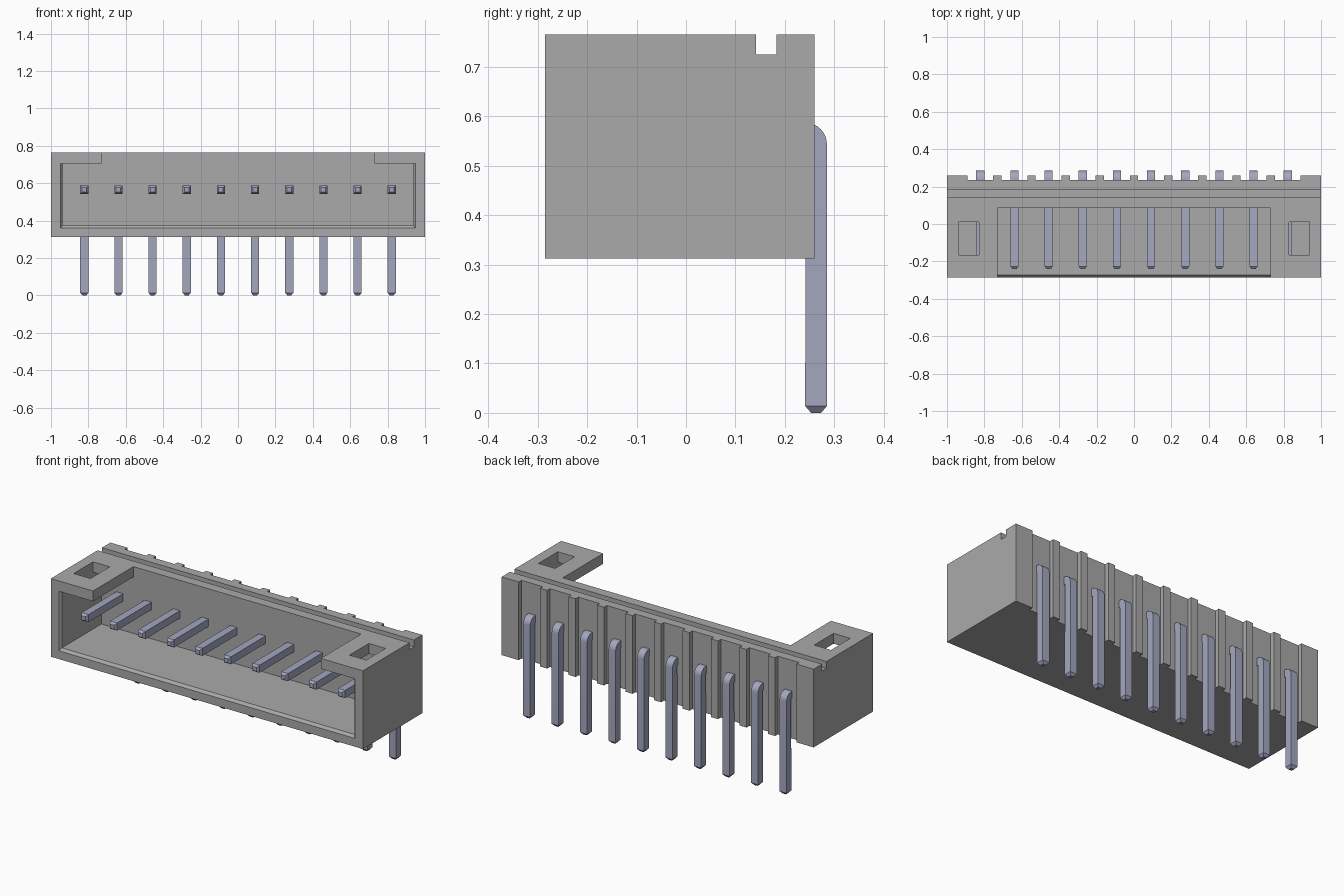
import bpy, bmesh
from math import sin, cos, radians

cube = bpy.data.objects.get("Cube")
if cube:
    bpy.data.objects.remove(cube, do_unlink=True)


def material(name, colour):
    m = bpy.data.materials.new(name)
    m.use_nodes = True
    m.diffuse_color = colour
    m.node_tree.nodes["Principled BSDF"].inputs["Base Color"].default_value = colour
    return m


GREY = material("grey plastic", (0.4, 0.4, 0.4, 1))
METAL = material("bluish metal", (0.37, 0.39, 0.52, 1))


def loft(name, rings, mat):
    """Skin four-cornered rings into a closed solid."""
    bm = bmesh.new()
    loops = [[bm.verts.new(p) for p in ring] for ring in rings]
    for a, b in zip(loops, loops[1:]):
        for i in range(4):
            j = (i + 1) % 4
            bm.faces.new((a[i], a[j], b[j], b[i]))
    bm.faces.new(loops[0])
    bm.faces.new(loops[-1])
    bmesh.ops.recalc_face_normals(bm, faces=bm.faces)
    mesh = bpy.data.meshes.new(name)
    bm.to_mesh(mesh)
    bm.free()
    mesh.materials.append(mat)
    obj = bpy.data.objects.new(name, mesh)
    bpy.context.collection.objects.link(obj)
    return obj


def section(y, x0, x1, z0, z1):
    return [(x0, y, z0), (x1, y, z0), (x1, y, z1), (x0, y, z1)]


def box(name, x, y, z):
    return loft(name, [section(v, *x, *z) for v in y], GREY)


def carve(obj, cutter):
    mod = obj.modifiers.new("cut", "BOOLEAN")
    mod.operation, mod.solver, mod.object = "DIFFERENCE", "EXACT", cutter
    bpy.context.view_layer.objects.active = obj
    bpy.ops.object.modifier_apply(modifier=mod.name)
    bpy.data.objects.remove(cutter, do_unlink=True)


COUNT, PITCH = 10, 0.1826
FRONT, BACK, BOTTOM, TOP = -0.285, 0.26, 0.312, 0.765
pin_x = [(i - (COUNT - 1) / 2) * PITCH for i in range(COUNT)]

# Housing block, then the front cavity with a bevelled mouth
housing = box("housing", (-1, 1), (FRONT, BACK), (BOTTOM, TOP))
mouth = (-0.948, 0.948, 0.36, 0.705)
inner = (-0.938, 0.938, 0.375, 0.705)
carve(housing, loft("cavity_cutter", [
    section(FRONT - 0.02, *mouth), section(FRONT, *mouth),
    section(FRONT + 0.013, *inner), section(0.09, *inner)], GREY))

# Opening in the roof, groove along the top and two latch holes
carve(housing, box("roof_cutter", (-0.73, 0.73), (FRONT - 0.05, 0.085), (0.65, 0.9)))
carve(housing, box("groove_cutter", (-1.1, 1.1), (0.142, 0.183), (0.725, 0.9)))
for side in (-1, 1):
    xs = sorted((side * 0.83, side * 0.9375))
    carve(housing, box("latch_cutter", xs, (-0.165, 0.012), (0.65, 0.9)))

# Recesses in the rear wall leave a rib between neighbouring pins
half = PITCH / 2 - 0.0225
for x in pin_x:
    carve(housing, box("recess_cutter", (x - half, x + half), (0.235, 0.35), (0.2, 0.9)))

# Right-angle pins: square bar with tapered ends and a rounded bend
W, BEND_Y, BEND_Z = 0.022, 0.241, 0.543


def pin_ring(outer, inside, width=W):
    return [(-width, *outer), (width, *outer), (width, *inside), (-width, *inside)]


top_z = BEND_Z + 2 * W
rings = [pin_ring((-0.24, top_z - 0.01), (-0.24, BEND_Z + 0.01), 0.012),
         pin_ring((-0.226, top_z), (-0.226, BEND_Z))]
for step in range(9):
    a = radians(90 * step / 8)
    s, c = sin(a), cos(a)
    rings.append(pin_ring((BEND_Y + 2 * W * s, BEND_Z + 2 * W * c),
                          (BEND_Y + 0.001 * s, BEND_Z + 0.001 * c)))
rings += [pin_ring((BEND_Y + 2 * W, 0.014), (BEND_Y, 0.014)),
          pin_ring((BEND_Y + 2 * W - 0.012, 0), (BEND_Y + 0.012, 0), 0.01)]

first = loft("pin_1", rings, METAL)
bpy.ops.object.select_all(action="DESELECT")
first.select_set(True)
bpy.context.view_layer.objects.active = first
bpy.ops.object.shade_smooth_by_angle(angle=radians(20))
first.location.x = pin_x[0]
for i, x in enumerate(pin_x[1:], 2):
    pin = bpy.data.objects.new(f"pin_{i}", first.data)
    pin.location.x = x
    bpy.context.collection.objects.link(pin)
